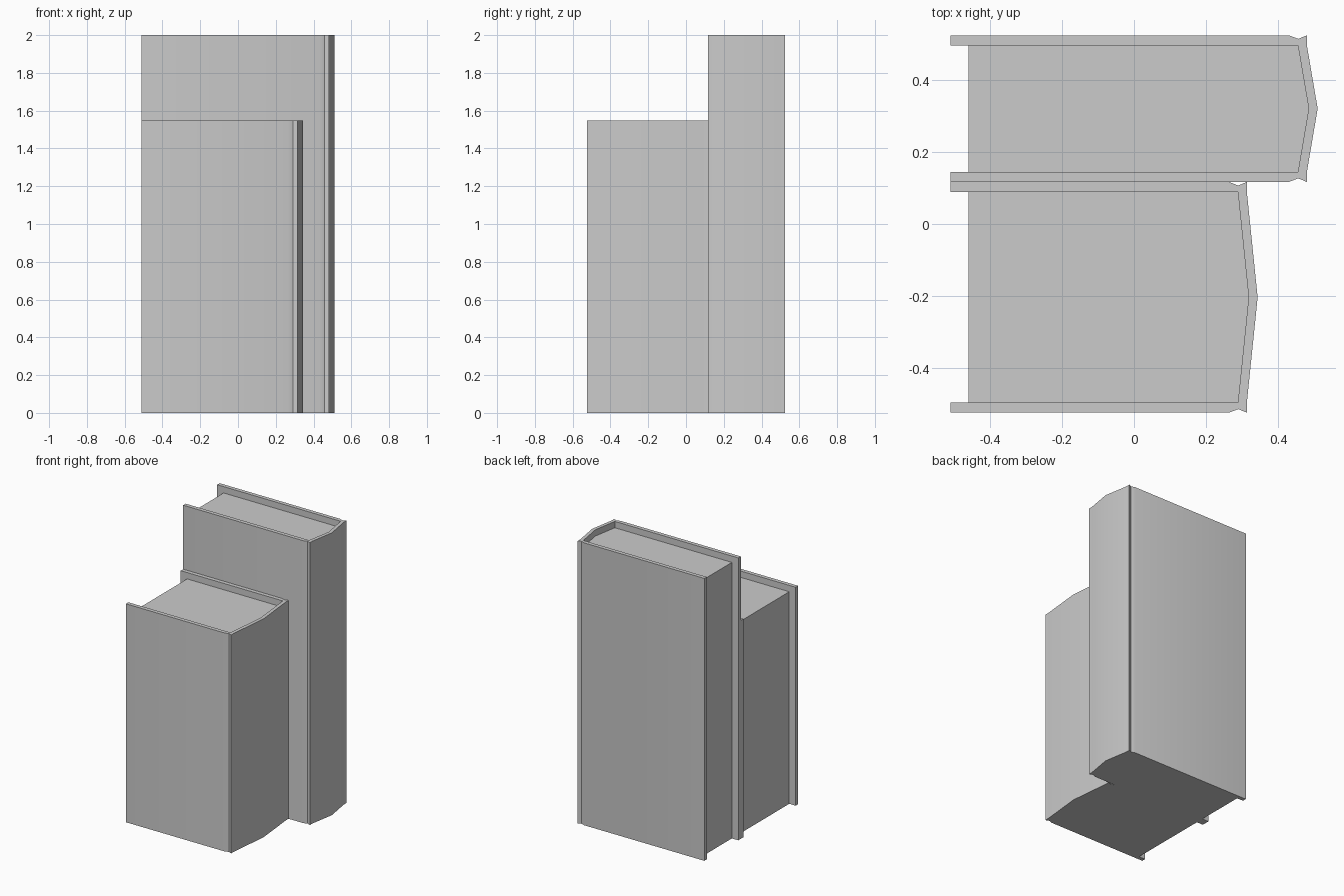
import bpy, bmesh, math

if "Cube" in bpy.data.objects:
    bpy.data.objects.remove(bpy.data.objects["Cube"])

LEFT = -0.511      # fore-edge side of the covers
BOARD = 0.028      # cover board thickness
PAGE_INSET = 0.05  # pages set back from the fore edge
PAGE_DROP = 0.045  # pages sit below the top of the covers


def extrude_profile(name, points, height):
    """Upright prism from a closed top-view outline."""
    bm = bmesh.new()
    face = bm.faces.new([bm.verts.new((x, y, 0)) for x, y in points])
    top = bmesh.ops.extrude_face_region(bm, geom=[face])["geom"]
    verts = [v for v in top if isinstance(v, bmesh.types.BMVert)]
    bmesh.ops.translate(bm, vec=(0, 0, height), verts=verts)
    bmesh.ops.recalc_face_normals(bm, faces=bm.faces)
    mesh = bpy.data.meshes.new(name)
    bm.to_mesh(mesh)
    bm.free()
    obj = bpy.data.objects.new(name, mesh)
    bpy.context.collection.objects.link(obj)
    bpy.ops.object.select_all(action="DESELECT")
    obj.select_set(True)
    bpy.context.view_layer.objects.active = obj
    bpy.ops.object.shade_smooth_by_angle(angle=math.radians(30))
    return obj


def mirrored(half):
    """Complete a half outline across its y = 0 axis (last point on the axis)."""
    return half + [(x, -y) for x, y in reversed(half[:-1])]


def book(name, y, half, spine, height):
    inner_y = half - BOARD
    # cover: outer boards with hinge grooves and a peaked spine, then the inside
    outer = mirrored([(LEFT, -half), (spine - 0.05, -half),
                      (spine - 0.024, -half + 0.01), (spine, -half),
                      (spine, -inner_y), (spine + 0.03, 0)])
    inner = mirrored([(LEFT, -inner_y), (spine - 0.025, -inner_y),
                      (spine + 0.005, 0)])
    cover = extrude_profile(name + "_cover", outer + inner[::-1], height)
    # page block: fills the cover, flush with its bottom
    block = [(max(x, LEFT + PAGE_INSET), v) for x, v in inner]
    pages = extrude_profile(name + "_pages", block, height - PAGE_DROP)
    cover.location.y = pages.location.y = y


book("tall_book", 0.321, 0.204, 0.481, 2.0)
book("short_book", -0.204, 0.321, 0.314, 1.547)
